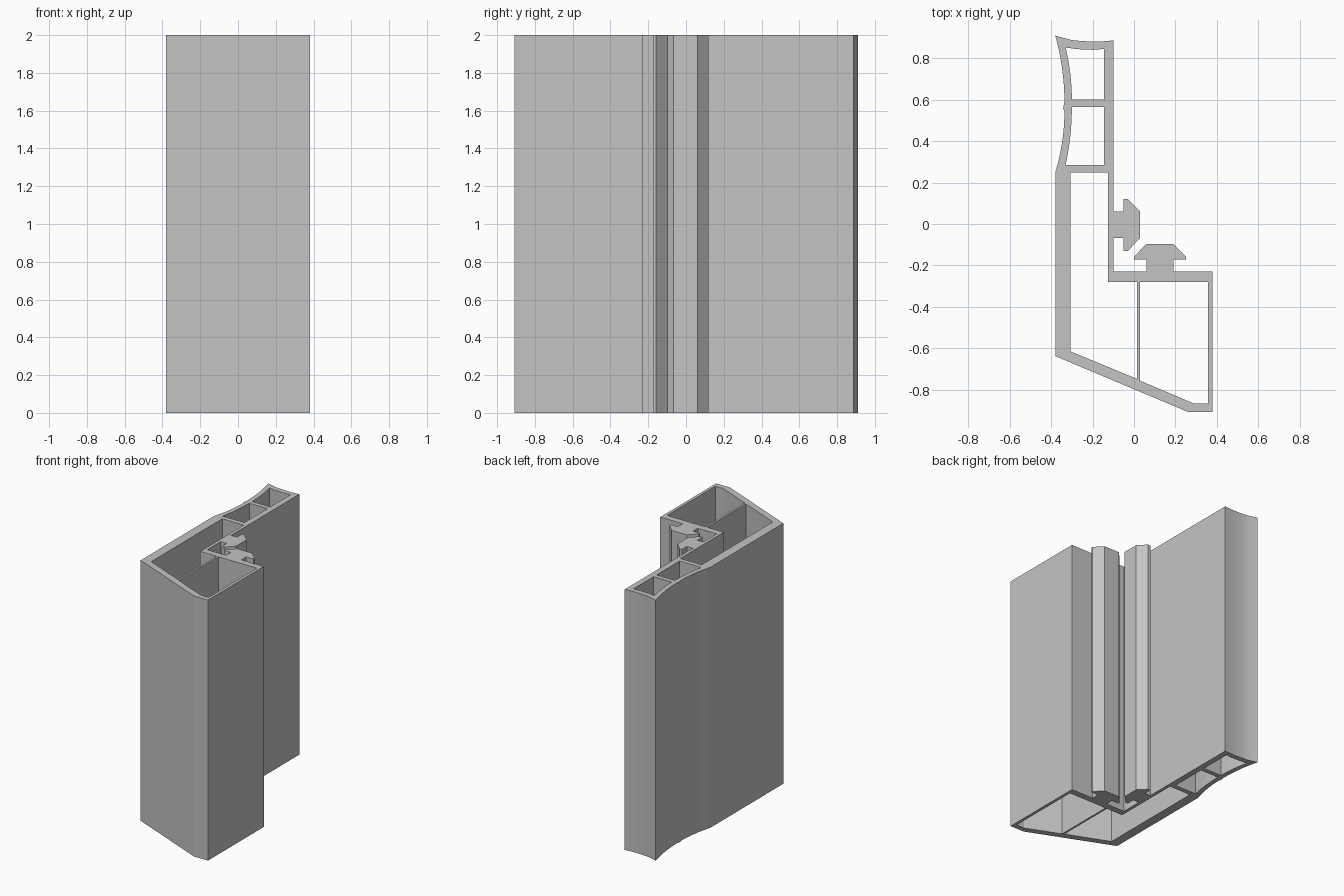
import bpy
import bmesh

cube = bpy.data.objects.get("Cube")
if cube:
    bpy.data.objects.remove(cube, do_unlink=True)

HEIGHT = 2.0


def bow(a, b, steps=8):
    """Bowed wall from a to b that starts parallel to y at a."""
    return [(a[0] + (b[0] - a[0]) * (i / steps) ** 2,
             a[1] + (b[1] - a[1]) * i / steps) for i in range(steps + 1)]


# Outer outline, clockwise from the back left tip
top_edge = [(-0.38, 0.91), (-0.345, 0.90), (-0.30, 0.888), (-0.25, 0.883),
            (-0.20, 0.881), (-0.15, 0.882), (-0.10, 0.886)]
side_clip = [(-0.10, 0.06), (-0.05, 0.06), (-0.05, 0.12), (-0.03, 0.12),
             (0.03, 0.06), (0.03, -0.067), (-0.03, -0.13), (-0.05, -0.13),
             (-0.05, -0.067), (-0.10, -0.067)]
back_clip = [(-0.10, -0.23), (0.06, -0.23), (0.06, -0.172), (0.0, -0.172),
             (0.0, -0.158), (0.06, -0.096), (0.19, -0.096), (0.25, -0.158),
             (0.25, -0.172), (0.19, -0.172), (0.19, -0.23)]
front_box = [(0.38, -0.23), (0.38, -0.907), (0.26, -0.907), (-0.38, -0.638)]
grip = (bow((-0.336, 0.54), (-0.38, 0.25))[::-1] + [(-0.342, 0.56)]
        + bow((-0.336, 0.59), (-0.38, 0.91))[:-1])
outline = top_edge + side_clip + back_clip + front_box + grip

# Hollow chambers
back_chamber = (bow((-0.30, 0.60), (-0.33, 0.852))
                + [(-0.27, 0.844), (-0.20, 0.841), (-0.145, 0.845), (-0.145, 0.60)])
middle_chamber = (bow((-0.30, 0.565), (-0.33, 0.285))
                  + [(-0.145, 0.285), (-0.145, 0.565)])
main_chamber = [(-0.307, 0.248), (-0.125, 0.248), (-0.125, -0.28),
                (0.015, -0.28), (0.015, -0.748), (-0.307, -0.615)]
box_chamber = [(0.03, -0.28), (0.357, -0.28), (0.357, -0.867),
               (0.29, -0.867), (0.03, -0.757)]

# Filled section with holes, extruded to full height
curve = bpy.data.curves.new("frame_profile", "CURVE")
curve.dimensions = "2D"
curve.fill_mode = "BOTH"
curve.extrude = HEIGHT / 2
for loop in (outline, back_chamber, middle_chamber, main_chamber, box_chamber):
    spline = curve.splines.new("POLY")
    spline.points.add(len(loop) - 1)
    for point, (x, y) in zip(spline.points, loop):
        point.co = (x, y, 0, 1)
    spline.use_cyclic_u = True

frame = bpy.data.objects.new("frame_profile", curve)
bpy.context.collection.objects.link(frame)
frame.location.z = HEIGHT / 2
bpy.ops.object.select_all(action="DESELECT")
frame.select_set(True)
bpy.context.view_layer.objects.active = frame
bpy.ops.object.convert(target="MESH")
frame = bpy.context.object

# Weld caps to walls
bm = bmesh.new()
bm.from_mesh(frame.data)
bmesh.ops.remove_doubles(bm, verts=bm.verts, dist=0.0005)
bmesh.ops.recalc_face_normals(bm, faces=bm.faces)
bm.to_mesh(frame.data)
bm.free()

# Plain grey plastic
grey = bpy.data.materials.new("grey_plastic")
grey.use_nodes = True
colour = (0.55, 0.55, 0.55, 1)
grey.diffuse_color = colour
grey.node_tree.nodes["Principled BSDF"].inputs["Base Color"].default_value = colour
frame.data.materials.clear()
frame.data.materials.append(grey)
bpy.ops.object.shade_smooth_by_angle(angle=0.35)
